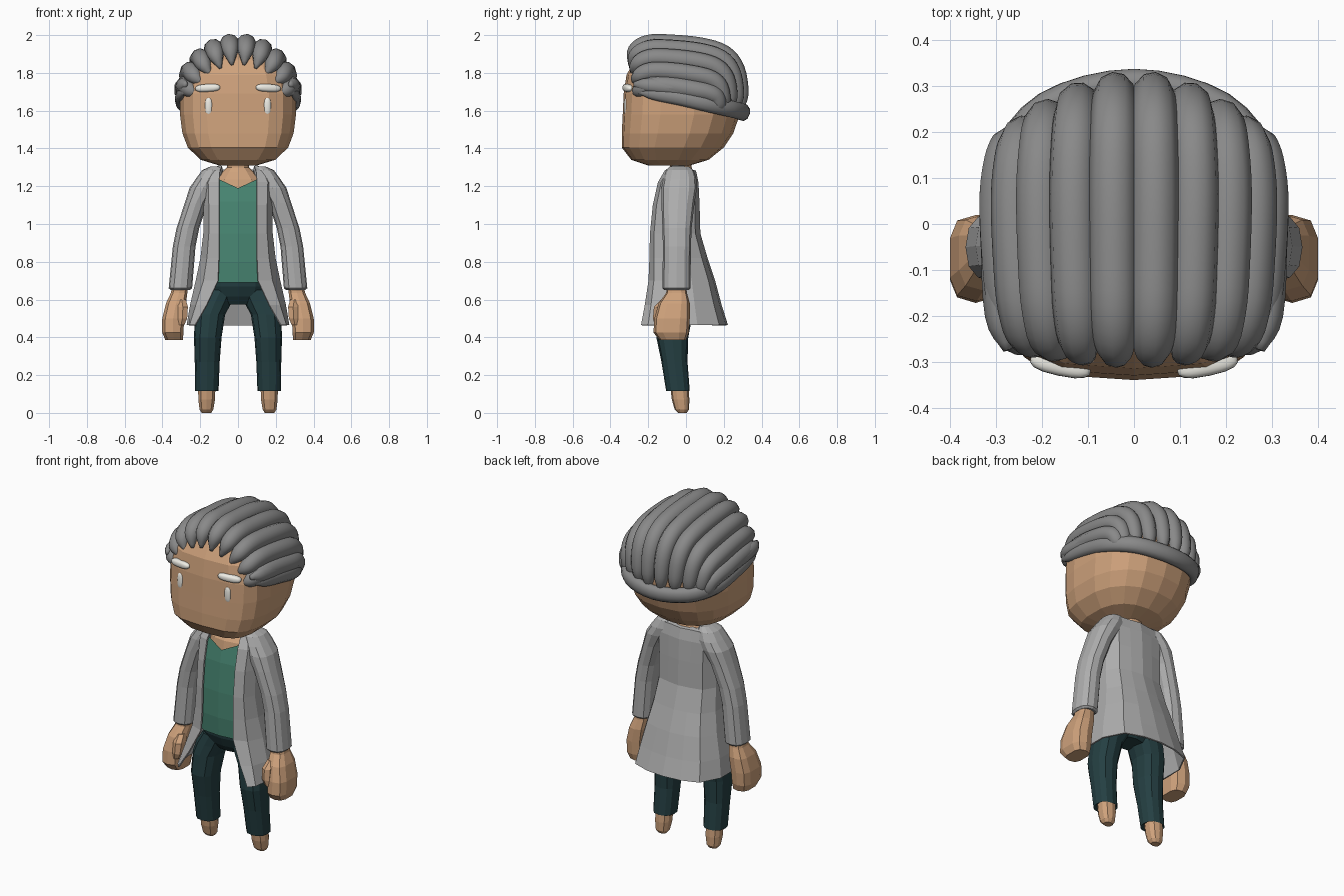
import bpy, bmesh
from math import sin, cos, pi, radians, copysign
from mathutils import Vector


def material(name, rgb):
    m = bpy.data.materials.new(name)
    m.diffuse_color = (*rgb, 1)
    return m


SKIN = material("skin", (0.62, 0.36, 0.20))
SHIRT = material("shirt_green", (0.065, 0.24, 0.17))
PANTS = material("dark_teal", (0.018, 0.05, 0.055))
WHITE = material("off_white", (0.85, 0.84, 0.78))
HAIR = material("hair_grey", (0.25, 0.25, 0.25))
COAT = material("coat_grey", (0.42, 0.42, 0.42))


def skin_rows(name, rows, mat, closed=True, caps=(True, True), mirror=False, smooth=False):
    """Bridge successive rows of points into one mesh object."""
    bm = bmesh.new()
    vs = [[bm.verts.new(p) for p in row] for row in rows]
    n = len(rows[0])
    for a, b in zip(vs, vs[1:]):
        for i in range(n if closed else n - 1):
            j = (i + 1) % n
            bm.faces.new((a[i], a[j], b[j], b[i]))
    if closed:
        for flag, ring in zip(caps, (vs[0], vs[-1])):
            if flag:
                bm.faces.new(ring)
    bmesh.ops.recalc_face_normals(bm, faces=bm.faces)
    for f in bm.faces:
        f.smooth = smooth
    me = bpy.data.meshes.new(name)
    bm.to_mesh(me)
    bm.free()
    me.materials.append(mat)
    ob = bpy.data.objects.new(name, me)
    bpy.context.collection.objects.link(ob)
    if mirror:
        m = ob.modifiers.new("mirror", 'MIRROR')
        m.use_mirror_merge = False
    return ob


def ring(cx, yf, yb, z, rx, n=12, ef=2.4, eb=2.4):
    """Superellipse section from front yf to back yb."""
    pts = []
    for i in range(n):
        a = -pi / 2 + 2 * pi * i / n
        e = ef if sin(a) < 0 else eb
        c, s = cos(a), sin(a)
        c, s = (0 if abs(v) < 1e-6 else v for v in (c, s))
        pts.append((cx + rx * copysign(abs(c) ** (2 / e), c),
                    (yf + yb) / 2 + (yb - yf) / 2 * copysign(abs(s) ** (2 / e), s), z))
    return pts


def loft(name, secs, mat, mirror=False, caps=(True, True), **kw):
    return skin_rows(name, [ring(*s, **kw) for s in secs], mat, mirror=mirror, caps=caps)


def catmull(seq, steps=4):
    """Smooth a list of equal-length tuples."""
    v = [Vector(s) for s in seq]
    v = [2 * v[0] - v[1]] + v + [2 * v[-1] - v[-2]]
    out = []
    for p0, p1, p2, p3 in zip(v, v[1:], v[2:], v[3:]):
        for k in range(steps):
            t = k / steps
            out.append(0.5 * (2 * p1 + (p2 - p0) * t + (2 * p0 - 5 * p1 + 4 * p2 - p3) * t * t
                              + (3 * p1 - p0 - 3 * p2 + p3) * t ** 3))
    return out + [v[-2]]


def strand(name, pts, radii, centre, wide=1.0, mirror=True, n=10):
    """Sweep an oval along a smoothed path, with the oval facing away from the centre."""
    path = catmull([(*p, r) for p, r in zip(pts, radii)])
    pos = [Vector(p[:3]) for p in path]
    rows = []
    for i, p in enumerate(pos):
        t = (pos[min(i + 1, len(pos) - 1)] - pos[max(i - 1, 0)]).normalized()
        out = p - Vector(centre)
        out = (out - out.dot(t) * t).normalized()
        side = t.cross(out)
        r = max(path[i][3], 0.004)
        rows.append([p + r * (out * cos(2 * pi * k / n) + side * wide * sin(2 * pi * k / n))
                     for k in range(n)])
    return skin_rows(name, rows, HAIR, mirror=mirror, smooth=True)


# Head: flat-fronted, rounder at the back
loft("head", [(0, -0.20, 0.02, 1.31, 0.10), (0, -0.29, 0.12, 1.34, 0.20),
              (0, -0.34, 0.20, 1.405, 0.268), (0, -0.34, 0.25, 1.48, 0.297),
              (0, -0.335, 0.285, 1.58, 0.31), (0, -0.33, 0.29, 1.69, 0.31),
              (0, -0.315, 0.28, 1.79, 0.28), (0, -0.27, 0.25, 1.87, 0.22),
              (0, -0.19, 0.17, 1.925, 0.12)], SKIN, n=18, ef=3.4, eb=2.3)


# Eyes and eyebrows: stretched spheres
def blob(name, loc, scale, tilt=(0, 0, 0)):
    for s, label in ((1, "left"), (-1, "right")):
        bpy.ops.mesh.primitive_uv_sphere_add(segments=14, ring_count=10)
        ob = bpy.context.object
        ob.name = f"{name}_{label}"
        ob.location = (s * loc[0], loc[1], loc[2])
        ob.scale = scale
        ob.rotation_euler = (tilt[0], s * tilt[1], s * tilt[2])
        ob.data.materials.append(WHITE)
        for v in ob.data.vertices:   # squarer than an ellipsoid
            v.co = Vector(copysign(abs(c) ** 0.75, c) for c in v.co)
        bpy.ops.object.shade_smooth()


blob("eye", (0.155, -0.311, 1.622), (0.02, 0.018, 0.05))
blob("eyebrow", (0.16, -0.307, 1.72), (0.068, 0.024, 0.021), (0, radians(3), radians(12)))

# Hair: combed-back strands following arched stations (y, rx, zc, rz, radius)
STATIONS = [(-0.30, 0.205, 1.655, 0.19, 0.008), (-0.272, 0.255, 1.665, 0.25, 0.042),
            (-0.20, 0.275, 1.685, 0.268, 0.052), (-0.08, 0.285, 1.68, 0.273, 0.054),
            (0.08, 0.29, 1.66, 0.277, 0.054), (0.20, 0.285, 1.65, 0.25, 0.052),
            (0.265, 0.275, 1.64, 0.18, 0.05), (0.293, 0.265, 1.615, 0.08, 0.042),
            (0.295, 0.255, 1.59, 0.03, 0.02)]
for k, deg in enumerate((9, 27, 45, 63, 80)):
    a = radians(deg)
    pts = [(rx * sin(a), y * (1 - (0.1 if y < 0 else 0.42) * sin(a) ** 2), zc + rz * cos(a))
           for y, rx, zc, rz, r in STATIONS]
    strand(f"hair_strand_{k + 1}", pts, [s[4] for s in STATIONS], (0, -0.02, 1.62), wide=0.98)

# Hair band round the sides and nape
half = [(0.285, -0.25, 1.70), (0.297, -0.17, 1.69), (0.303, -0.02, 1.665),
        (0.285, 0.13, 1.632), (0.19, 0.255, 1.605)]
band = half + [(0, 0.305, 1.59)] + [(-x, y, z) for x, y, z in reversed(half)]
rad = [0.008, 0.026, 0.031, 0.033, 0.034]
strand("hair_band", band, rad + [0.034] + rad[::-1], (0, 0, 1.66), wide=1.35, mirror=False)
# upper side locks above the band
strand("hair_side_lock", [(0.275, -0.275, 1.74), (0.295, -0.2, 1.735), (0.30, -0.03, 1.715),
                          (0.285, 0.12, 1.68), (0.2, 0.24, 1.645)],
       [0.01, 0.03, 0.032, 0.03, 0.02], (0, 0, 1.68), wide=1.3)

# Neck with open chest
loft("neck", [(0, -0.145, 0.03, 1.16, 0.13), (0, -0.13, 0.04, 1.235, 0.125),
              (0, -0.10, 0.04, 1.275, 0.085), (0, -0.085, 0.03, 1.30, 0.058),
              (0, -0.085, 0.025, 1.35, 0.055)], SKIN)

# Shirt with a V neckline
shirt = loft("shirt", [(0, -0.178, 0.05, 0.69, 0.165), (0, -0.186, 0.05, 0.80, 0.165),
                       (0, -0.183, 0.05, 0.95, 0.16), (0, -0.168, 0.045, 1.12, 0.155),
                       (0, -0.14, 0.045, 1.235, 0.15)], SHIRT, caps=(True, False), ef=3.2)
for v in shirt.data.vertices:
    if v.co.z > 1.2 and abs(v.co.x) < 0.02 and v.co.y < 0:
        v.co.z, v.co.y = 1.19, -0.155

# Coat: open-front shell, rows of (z, opening x, half width, front y, back y)
rows = []
for z, x0, w, yf, yb in [(1.305, 0.085, 0.105, -0.075, 0.025), (1.28, 0.095, 0.15, -0.11, 0.05),
                         (1.22, 0.10, 0.185, -0.145, 0.062), (1.10, 0.10, 0.18, -0.172, 0.068),
                         (0.95, 0.10, 0.18, -0.187, 0.072), (0.82, 0.10, 0.195, -0.19, 0.11),
                         (0.70, 0.105, 0.22, -0.195, 0.15), (0.57, 0.165, 0.25, -0.215, 0.185),
                         (0.465, 0.225, 0.268, -0.235, 0.218)]:
    d = yb - yf
    h = [(x0, yf, z), (x0 + (w - x0) * 0.65, yf + 0.08 * d, z), (w, yf + 0.32 * d, z),
         (w, yf + 0.65 * d, z), (w * 0.78, yf + 0.9 * d, z), (w * 0.4, yb - 0.01, z), (0, yb, z)]
    if z > 1.29:
        h = [(x, y, z - 0.02 * (y > 0)) for x, y, z in h]
    rows.append(h + [(-x, y, z) for x, y, z in reversed(h[:-1])])
coat = skin_rows("coat_body", rows, COAT, closed=False)
sol = coat.modifiers.new("cloth", 'SOLIDIFY')
sol.thickness, sol.offset = 0.008, 0

# Sleeves with cuffs turned inward
loft("sleeve", [(0.115, -0.085, 0.015, 1.305, 0.03), (0.135, -0.105, 0.04, 1.285, 0.055),
                (0.155, -0.12, 0.055, 1.24, 0.068), (0.185, -0.13, 0.058, 1.19, 0.072),
                (0.222, -0.13, 0.045, 1.11, 0.06), (0.265, -0.125, 0.03, 0.98, 0.06),
                (0.285, -0.122, 0.026, 0.88, 0.06), (0.305, -0.125, 0.024, 0.66, 0.062),
                (0.306, -0.115, 0.014, 0.65, 0.05)], COAT, mirror=True)

# Hands: block fists with a thumb
loft("hand", [(0.305, -0.10, 0.0, 0.68, 0.043), (0.312, -0.105, 0.005, 0.635, 0.045),
              (0.328, -0.145, 0.02, 0.58, 0.055), (0.343, -0.168, 0.02, 0.50, 0.06),
              (0.345, -0.172, 0.015, 0.425, 0.058), (0.338, -0.14, 0.0, 0.385, 0.048)],
     SKIN, mirror=True, n=10, ef=3, eb=3)
loft("thumb", [(0.298, -0.13, -0.06, 0.60, 0.025), (0.292, -0.17, -0.09, 0.56, 0.03),
               (0.294, -0.175, -0.11, 0.50, 0.028), (0.302, -0.165, -0.12, 0.465, 0.02)],
     SKIN, mirror=True, n=6)

# Trousers: hips and two legs
loft("trouser_hips", [(0, -0.11, 0.02, 0.575, 0.08), (0, -0.14, 0.045, 0.615, 0.15),
                      (0, -0.165, 0.05, 0.67, 0.165), (0, -0.17, 0.05, 0.71, 0.165)], PANTS)
loft("trouser_leg", [(0.165, -0.085, 0.01, 0.125, 0.052), (0.165, -0.105, 0.02, 0.115, 0.062),
                     (0.163, -0.13, 0.008, 0.27, 0.066), (0.16, -0.157, 0.012, 0.40, 0.073),
                     (0.148, -0.152, 0.035, 0.52, 0.08), (0.122, -0.145, 0.05, 0.585, 0.088),
                     (0.09, -0.14, 0.045, 0.65, 0.08)], PANTS, mirror=True)

# Bare tapered feet
loft("foot", [(0.167, -0.042, 0.004, 0.0, 0.026), (0.167, -0.06, 0.016, 0.018, 0.038),
              (0.166, -0.075, 0.018, 0.07, 0.046), (0.165, -0.085, 0.012, 0.15, 0.048)],
     SKIN, mirror=True, n=10)
